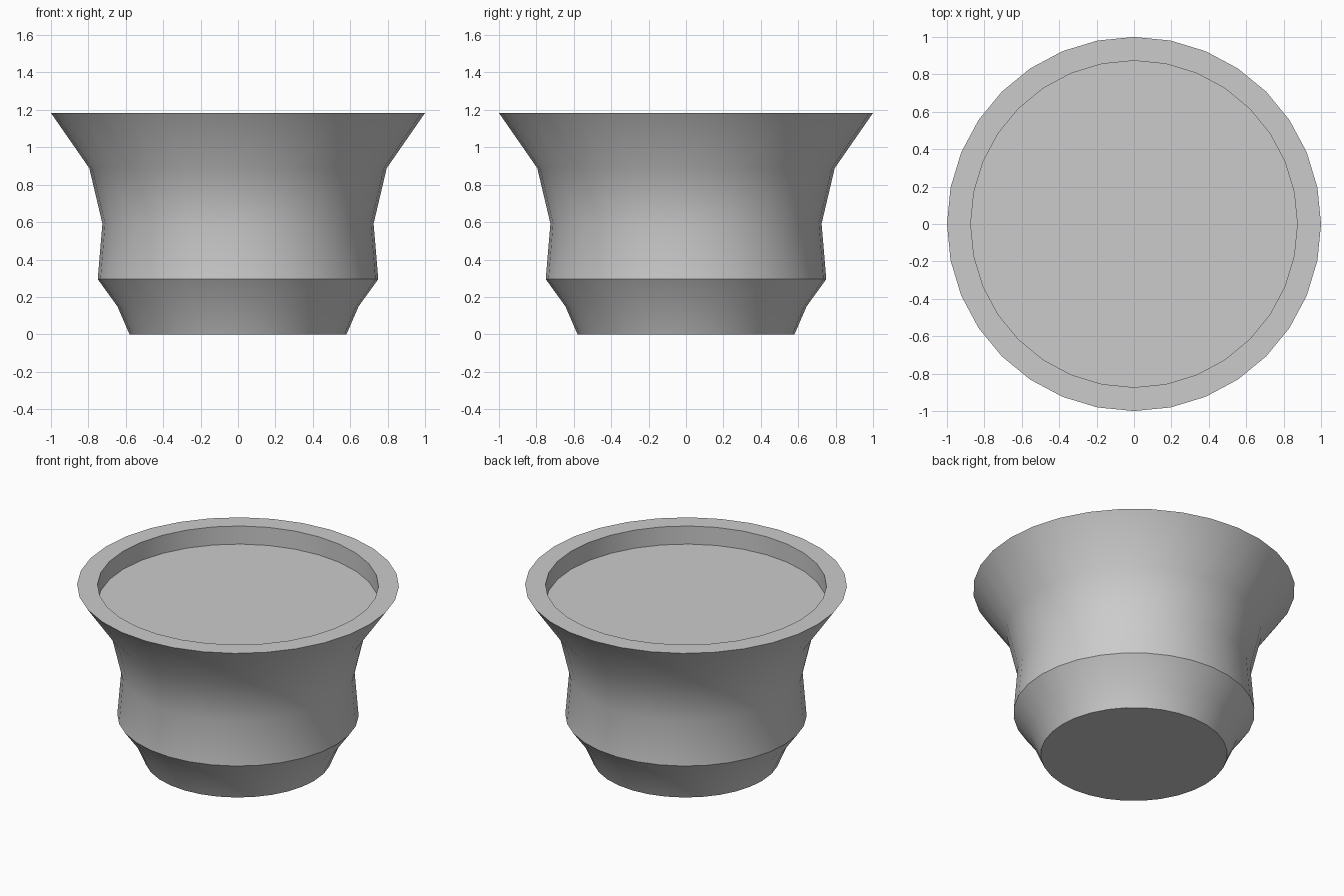
import bpy, bmesh, math

if "Cube" in bpy.data.objects:
    bpy.data.objects.remove(bpy.data.objects["Cube"])

SIDES = 32

def lathe(name, profile):
    """Spin a (radius, z) profile round z, capping both ends with flat discs."""
    bm = bmesh.new()
    rings = []
    for r, z in profile:
        rings.append([bm.verts.new((r * math.cos(2 * math.pi * i / SIDES),
                                    r * math.sin(2 * math.pi * i / SIDES), z))
                      for i in range(SIDES)])
    for a, b in zip(rings, rings[1:]):
        for i in range(SIDES):
            j = (i + 1) % SIDES
            bm.faces.new((a[i], a[j], b[j], b[i]))
    bm.faces.new(rings[0][::-1])
    bm.faces.new(rings[-1])
    mesh = bpy.data.meshes.new(name)
    bm.to_mesh(mesh)
    bm.free()
    obj = bpy.data.objects.new(name, mesh)
    bpy.context.collection.objects.link(obj)
    bpy.ops.object.select_all(action='DESELECT')
    obj.select_set(True)
    bpy.context.view_layer.objects.active = obj
    bpy.ops.object.shade_smooth_by_angle(angle=math.radians(30))
    return obj

# Flared pot: foot, shoulder ridge, waist, wide rim, then down to the recessed floor
lathe("flared_pot", [
    (0.58, 0.0), (0.645, 0.15), (0.75, 0.295),
    (0.725, 0.592), (0.795, 0.888), (1.0, 1.184),
    (0.873, 1.184), (0.873, 1.06),
])
